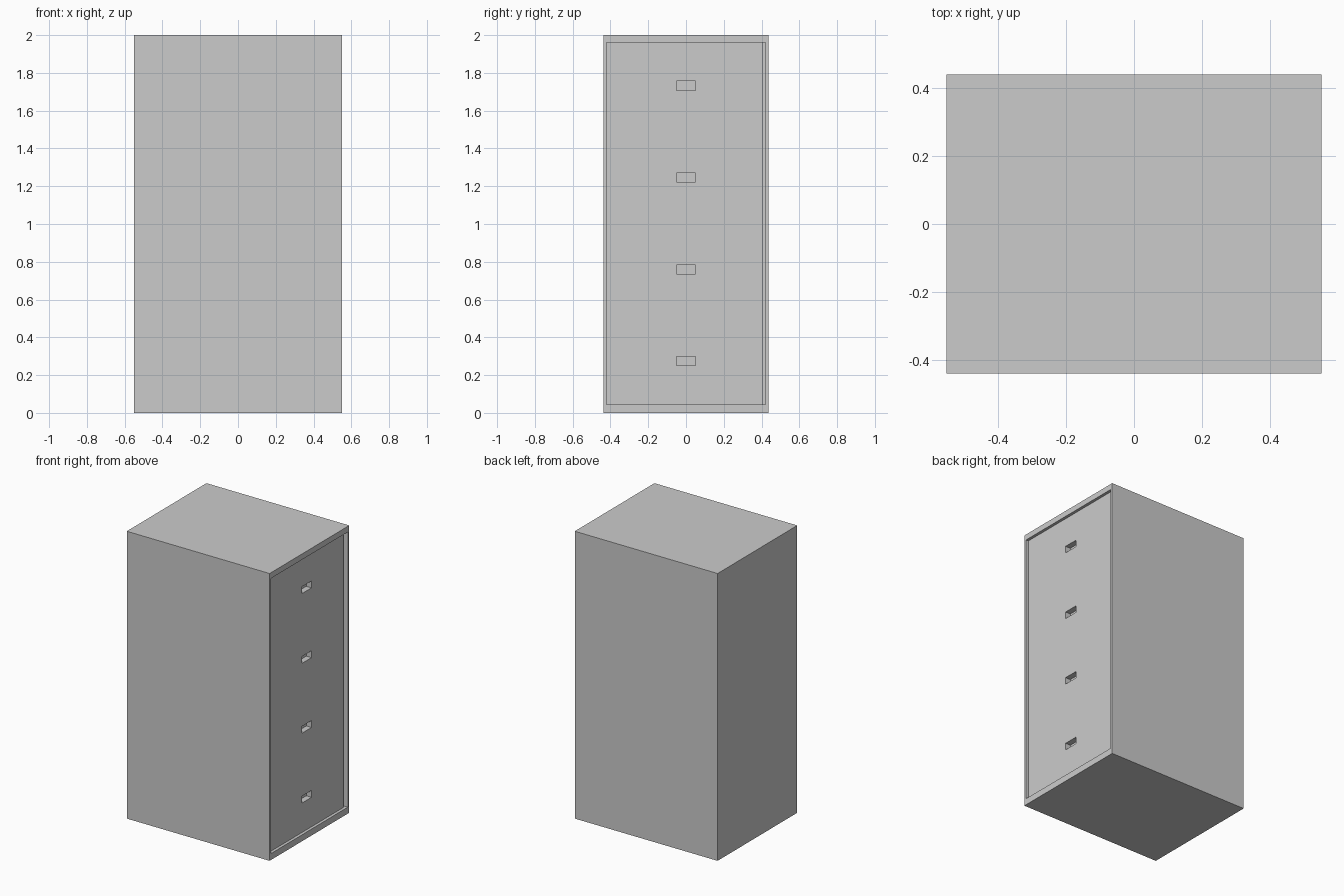
import bpy

if "Cube" in bpy.data.objects:
    bpy.data.objects.remove(bpy.data.objects["Cube"])

W, D, H = 1.10, 0.876, 2.0
RECESS = 0.02
FACE = W / 2 - RECESS


def box(name, lo, hi):
    bpy.ops.mesh.primitive_cube_add(size=1)
    ob = bpy.context.object
    ob.name = name
    for v in ob.data.vertices:
        for i in range(3):
            v.co[i] = lo[i] if v.co[i] < 0 else hi[i]
    return ob


def cut(target, cutter):
    m = target.modifiers.new("cut", 'BOOLEAN')
    m.operation = 'DIFFERENCE'
    m.solver = 'EXACT'
    m.object = cutter
    bpy.context.view_layer.objects.active = target
    bpy.ops.object.modifier_apply(modifier=m.name)
    bpy.data.objects.remove(cutter)


# Outer case, open on the drawer side
case = box("cabinet_case", (-W / 2, -D / 2, 0), (W / 2, D / 2, H))
cut(case, box("opening_cutter", (FACE - 0.07, -0.422, 0.045), (1, 0.422, 1.96)))

# Drawer front panel, set back in the case with a narrow gap on one side
panel = box("drawer_fronts", (FACE - 0.07, -0.422, 0.045), (FACE, 0.406, 1.96))

# Four recessed grip slots
for i in range(4):
    z = 0.274 + i * 0.486
    cut(panel, box("grip_cutter", (FACE - 0.04, -0.051, z - 0.024),
                   (1, 0.051, z + 0.024)))
